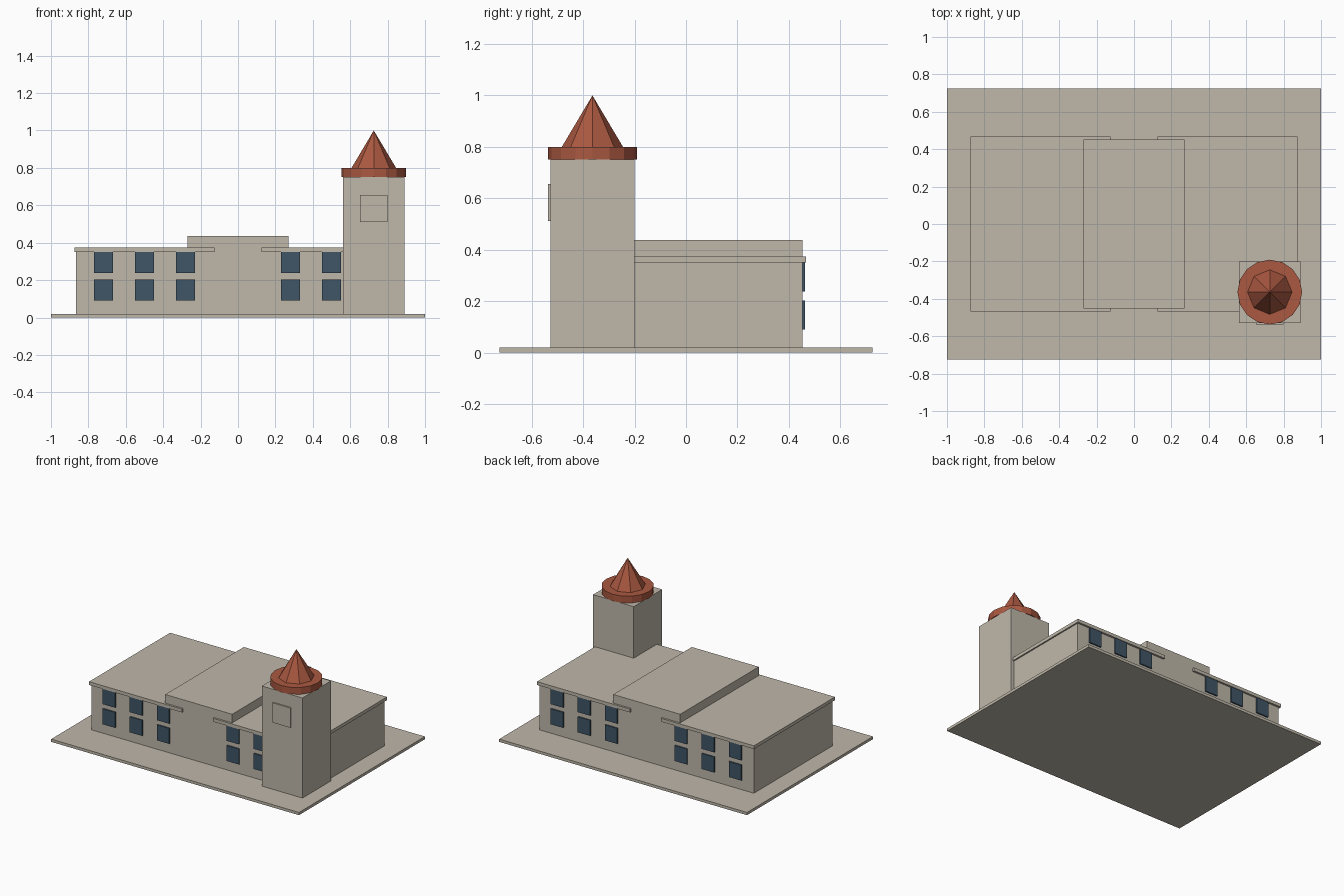
import bpy
import bmesh

default = bpy.data.objects.get("Cube")
if default:
    bpy.data.objects.remove(default, do_unlink=True)


def make_material(name, color):
    mat = bpy.data.materials.new(name)
    mat.use_nodes = True
    mat.diffuse_color = (*color, 1)
    mat.node_tree.nodes["Principled BSDF"].inputs["Base Color"].default_value = (*color, 1)
    return mat


STONE = make_material("beige stone", (0.52, 0.475, 0.40))
TILE = make_material("terracotta", (0.40, 0.098, 0.052))
GLASS = make_material("dark blue glass", (0.05, 0.092, 0.133))


def finish(name, bm, mat):
    bmesh.ops.recalc_face_normals(bm, faces=bm.faces)
    mesh = bpy.data.meshes.new(name)
    bm.to_mesh(mesh)
    bm.free()
    mesh.materials.append(mat)
    obj = bpy.data.objects.new(name, mesh)
    bpy.context.collection.objects.link(obj)
    return obj


def box(name, x, y, z, mat):
    """Box from (low, high) ranges along each axis."""
    bm = bmesh.new()
    bmesh.ops.create_cube(bm, size=1)
    for v in bm.verts:
        for i, (low, high) in enumerate((x, y, z)):
            v.co[i] = low if v.co[i] < 0 else high
    return finish(name, bm, mat)


def cone(name, sides, r_low, r_high, center, z, mat):
    bm = bmesh.new()
    bmesh.ops.create_cone(bm, cap_ends=True, segments=sides, radius1=r_low,
                          radius2=r_high, depth=z[1] - z[0])
    bmesh.ops.translate(bm, verts=bm.verts, vec=(*center, sum(z) / 2))
    return finish(name, bm, mat)


GROUND, EAVES, DEPTH = 0.02, 0.35, 0.453

# Ground slab
box("base_slab", (-1, 1), (-0.725, 0.725), (0, GROUND), STONE)

# Main hall: stepped profile with a raised middle, extruded front to back
profile = [(0.865, GROUND), (0.865, EAVES), (0.27, EAVES), (0.27, 0.437)]
profile += [(-x, z) for x, z in reversed(profile)]
bm = bmesh.new()
front = bm.faces.new([bm.verts.new((x, -DEPTH, z)) for x, z in profile])
extruded = bmesh.ops.extrude_face_region(bm, geom=[front])["geom"]
bmesh.ops.translate(bm, vec=(0, 2 * DEPTH, 0),
                    verts=[g for g in extruded if isinstance(g, bmesh.types.BMVert)])
if not front.is_valid or len(bm.faces) < len(profile) + 2:
    bm.faces.new([v for v in bm.verts if v.co.y < 0])
finish("main_hall", bm, STONE)

# Overhanging flat roofs on both wings
for side, x in (("right", (-0.875, -0.125)), ("left", (0.125, 0.875))):
    box(f"{side}_roof", x, (-0.467, 0.467), (EAVES, 0.374), STONE)

# Two rows of windows, front and back
for face, y in (("front", (-DEPTH - 0.0095, -DEPTH)), ("back", (DEPTH, DEPTH + 0.0095))):
    for row, z in (("lower", (0.09, 0.203)), ("upper", (0.237, EAVES))):
        for side, sign in (("right", -1), ("left", 1)):
            for n in range(3):
                cx = sign * (0.281 + 0.219 * n)
                box(f"{face}_{row}_{side}_window_{n + 1}",
                    (cx - 0.05, cx + 0.05), y, z, GLASS)

# Corner tower with a plaque and pointed roof
TX, TY, HALF = 0.726, -0.364, 0.164
box("tower", (TX - HALF, TX + HALF), (TY - HALF, TY + HALF), (GROUND, 0.75), STONE)
box("tower_plaque", (TX - 0.073, TX + 0.073), (TY - HALF - 0.0095, TY - HALF),
    (0.512, 0.656), STONE)
cone("tower_roof_ring", 16, 0.173, 0.173, (TX, TY), (0.75, 0.80), TILE)
cone("tower_spire", 8, 0.119, 0, (TX, TY), (0.80, 1.0), TILE)
